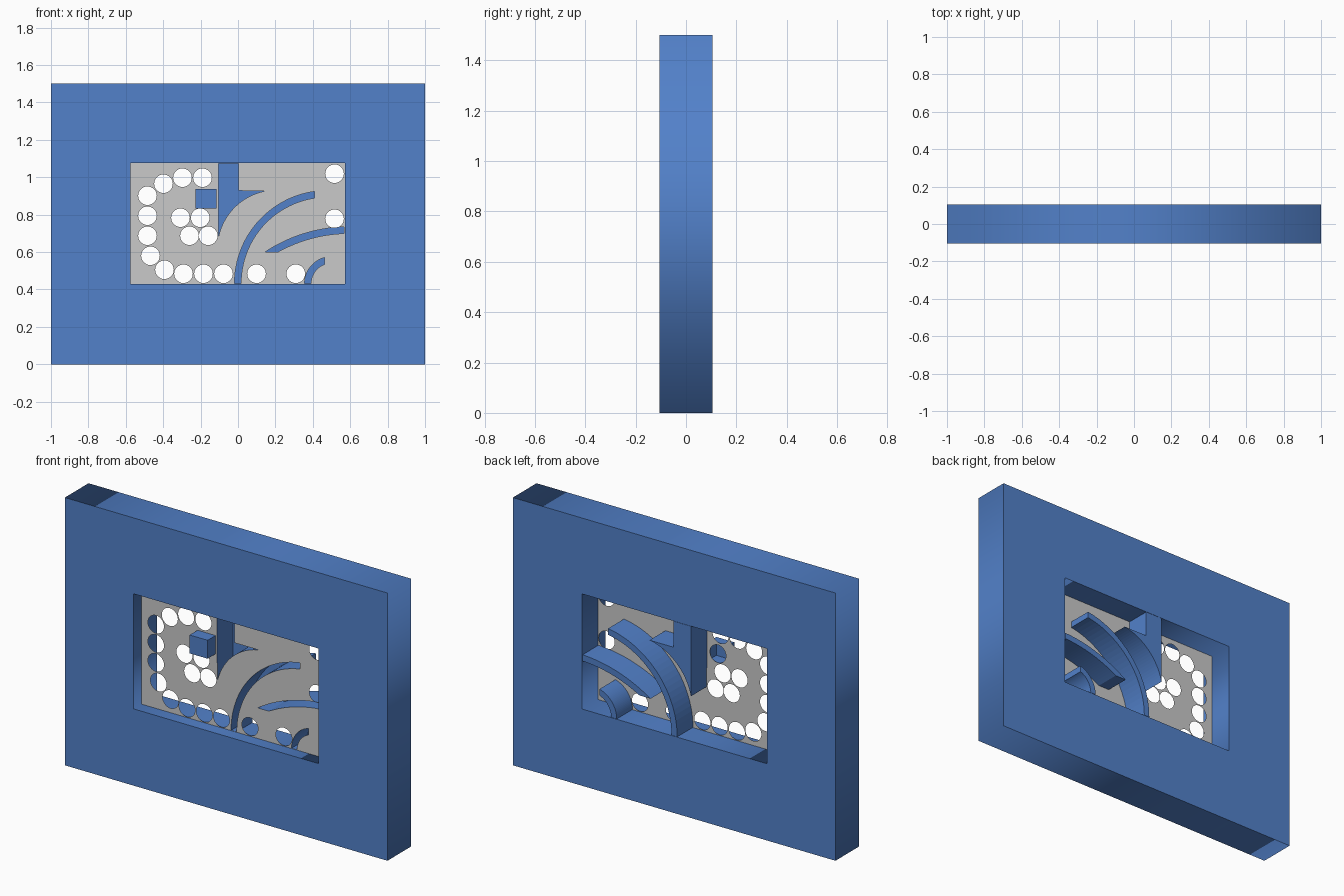
import bpy, bmesh, math

if "Cube" in bpy.data.objects:
    bpy.data.objects.remove(bpy.data.objects["Cube"])

S = 187.0            # drawing units per model unit
DEPTH = 0.105        # half thickness of the frame
PLATE_Y = -0.035     # depth of the perforated sheet


def material(name, col):
    m = bpy.data.materials.new(name)
    m.diffuse_color = (*col, 1)
    m.use_nodes = True
    m.node_tree.nodes["Principled BSDF"].inputs["Base Color"].default_value = m.diffuse_color
    return m


BLUE = material("blue", (0.085, 0.22, 0.59))
GREY = material("light grey", (0.59, 0.59, 0.59))


def pt(px, py):
    """Drawing position to model x, z."""
    return ((px - 238.5) / S, (364.5 - py) / S)


def arc(cx, cy, r, a0, a1, n=24):
    """Arc points in drawing units, angles in degrees, anticlockwise from right."""
    out = []
    for i in range(n + 1):
        a = math.radians(a0 + (a1 - a0) * i / n)
        out.append((cx + r * math.cos(a), cy - r * math.sin(a)))
    return out


def band(cx, cy, r0, r1, a0, a1, b0, b1):
    return [pt(*p) for p in arc(cx, cy, r1, a0, a1) + arc(cx, cy, r0, b1, b0)]


def rect(x0, x1, z0, z1):
    return [(x0, z0), (x1, z0), (x1, z1), (x0, z1)]


def sheet(name, loops, y, half, mat):
    """Flat outline with holes, facing the front, optionally thickened."""
    cu = bpy.data.curves.new(name, 'CURVE')
    cu.dimensions = '2D'
    cu.fill_mode = 'BOTH'
    cu.extrude = half
    for loop in loops:
        sp = cu.splines.new('POLY')
        sp.points.add(len(loop) - 1)
        for p, (x, z) in zip(sp.points, loop):
            p.co = (x, z, 0, 1)
        sp.use_cyclic_u = True
    cu.materials.append(mat)
    ob = bpy.data.objects.new(name, cu)
    bpy.context.collection.objects.link(ob)
    ob.location.y = y
    ob.rotation_euler.x = math.pi / 2
    bpy.ops.object.select_all(action='DESELECT')
    ob.select_set(True)
    bpy.context.view_layer.objects.active = ob
    bpy.ops.object.convert(target='MESH')
    return ob


def pocket(name, loop, y_end):
    """Walls running from the sheet to y_end, closed there by a cap."""
    bm = bmesh.new()
    a = [bm.verts.new((x, PLATE_Y, z)) for x, z in loop]
    b = [bm.verts.new((x, y_end, z)) for x, z in loop]
    n = len(loop)
    for i in range(n):
        j = (i + 1) % n
        bm.faces.new((a[i], a[j], b[j], b[i]))
    bm.faces.new(b)
    bmesh.ops.recalc_face_normals(bm, faces=bm.faces[:])
    me = bpy.data.meshes.new(name)
    bm.to_mesh(me)
    bm.free()
    me.materials.append(BLUE)
    ob = bpy.data.objects.new(name, me)
    bpy.context.collection.objects.link(ob)


def angle(cx, cy, p):
    return math.degrees(math.atan2(cy - p[1], p[0] - cx)) % 360


# Outer frame with its rectangular opening
opening = rect(-0.575, 0.571, 0.43, 1.075)
sheet("frame", [rect(-1, 1, 0, 1.5), opening], 0, DEPTH, BLUE)

# Guide channels: column with curved wedge, and three curved bands
wedge = [pt(*p) for p in [(219, 163.7), (239, 163.7), (239, 191)]
         + arc(277, 249.5, 59.3, 99.7, 167.8)]
main_band = band(328, 283.8, 86.5, 93, 180, 98, 180, 98.6)
right_band = band(350, 380.6, 147, 153.6, 123.2, 92, 119, 92.1)
small_band = band(332, 283.8, 20.5, 26.9, 180, 105, 180, 110)
channels = {"column_wedge": wedge, "main_curve": main_band,
            "right_curve": right_band, "small_curve": small_band}
for name, loop in channels.items():
    pocket(name, loop, DEPTH)

# Small block standing forward of the sheet
pocket("front_block", rect(-0.226, -0.115, 0.834, 0.937), -DEPTH)

# Perforated sheet with round holes and channel cut-outs
holes = [(148, 196), (164, 184), (183, 178), (203, 178), (148, 216),
         (148, 236), (151, 256), (165, 270), (184, 274), (204, 274),
         (224, 274), (257, 274), (296.3, 274), (335, 174), (335, 219),
         (181, 218), (200.7, 218), (190, 236), (208.7, 236), (206, 199)]
circles = [[pt(*p) for p in arc(x, y, 9.3, 0, 348.75, 31)] for x, y in holes]
sheet("perforated_sheet", [opening] + circles + list(channels.values()),
      PLATE_Y, 0, GREY)
